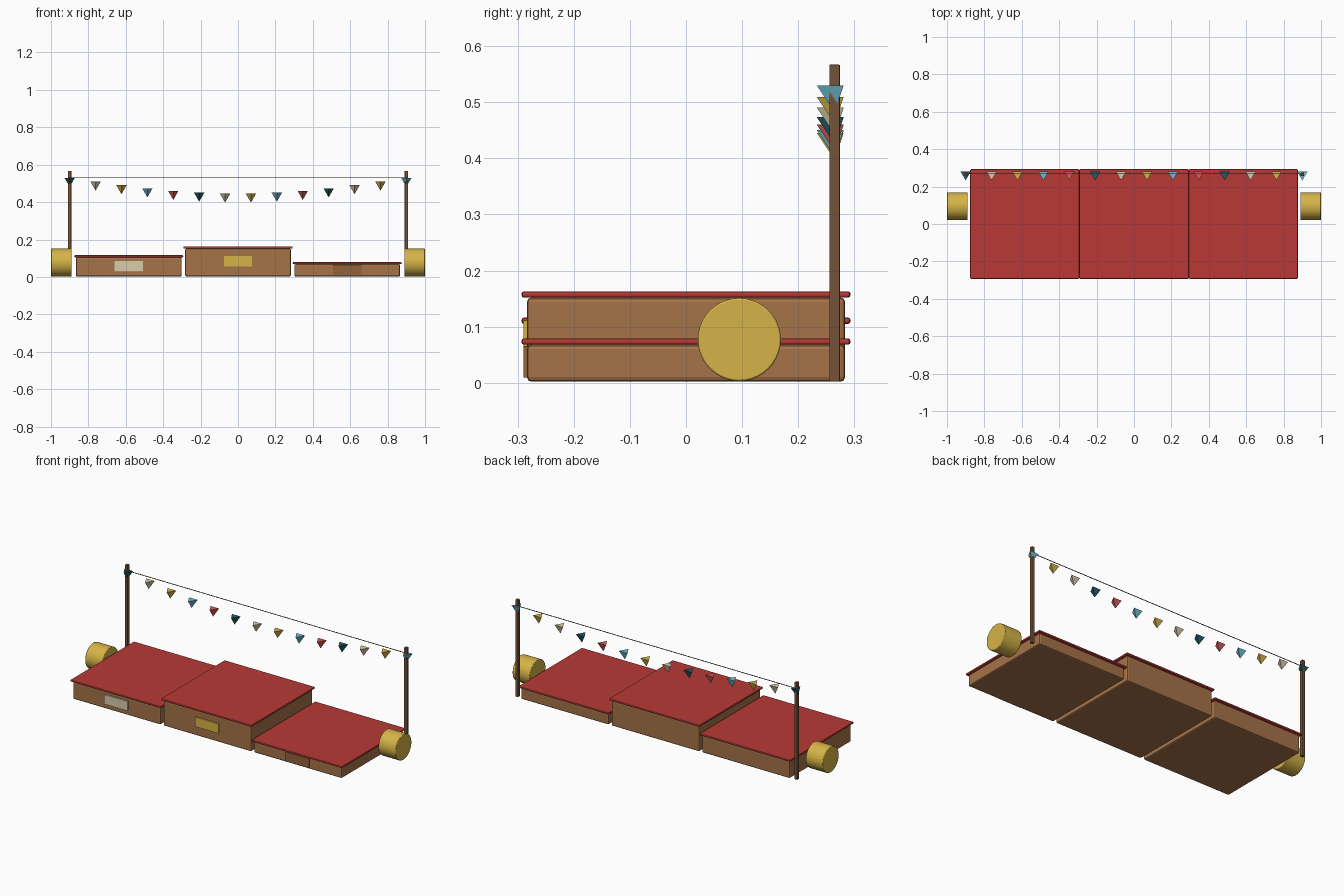
import bpy
import math

if "Cube" in bpy.data.objects:
    bpy.data.objects.remove(bpy.data.objects["Cube"], do_unlink=True)


def material(name, rgb):
    """Flat material from an 8-bit display colour."""
    lin = [((c / 255 + 0.055) / 1.055) ** 2.4 for c in rgb] + [1]
    m = bpy.data.materials.new(name)
    m.use_nodes = True
    m.diffuse_color = lin
    m.node_tree.nodes["Principled BSDF"].inputs["Base Color"].default_value = lin
    return m


WOOD = material("warm wood", (166, 115, 72))
CARPET = material("carpet red", (184, 58, 53))
POST = material("dark wood", (116, 82, 56))
GOLD = material("straw gold", (214, 180, 72))
CREAM = material("cream", (216, 204, 172))
TEAL = material("dark teal", (32, 94, 104))
BLUE = material("sky blue", (112, 190, 208))
CORAL = material("coral", (212, 92, 92))
BRONZE = material("bronze", (146, 98, 58))
ROPE = material("dark rope", (58, 48, 40))


def finish(name, mat, bevel=0, segments=2):
    ob = bpy.context.object
    ob.name = name
    ob.data.materials.append(mat)
    if bevel:
        mod = ob.modifiers.new("rounded edges", "BEVEL")
        mod.width = bevel
        mod.segments = segments
        mod.limit_method = "ANGLE"
    return ob


def box(name, size, centre, mat, bevel=0):
    bpy.ops.mesh.primitive_cube_add(size=1, location=centre)
    bpy.context.object.scale = size
    bpy.ops.object.transform_apply(location=False, rotation=False, scale=True)
    return finish(name, mat, bevel)


def rod(name, radius, length, centre, mat, sides, bevel=0):
    """Cylinder lying along x."""
    bpy.ops.mesh.primitive_cylinder_add(vertices=sides, radius=radius, depth=length,
                                        location=centre, rotation=(0, math.pi / 2, 0))
    bpy.ops.object.shade_smooth_by_angle(angle=math.radians(35))
    return finish(name, mat, bevel)


# Three podium steps, each with a carpet top and a front plaque
STEP = 0.584
for side, x, height, plaque in (("right", -STEP, 0.105, CREAM),
                                ("centre", 0, 0.152, GOLD),
                                ("left", STEP, 0.068, BRONZE)):
    box(side + "_step", (0.566, 0.567, height - 0.002), (x, 0, height / 2 + 0.001), WOOD, 0.008)
    box(side + "_carpet", (STEP - 0.001, 0.586, 0.011), (x, 0, height + 0.0055), CARPET, 0.004)
    box(side + "_plaque", (0.152, 0.008, 0.056), (x, -0.286, height * 0.55), plaque, 0.001)

# Straw bales and bunting posts at both ends
POST_X, POST_Y, ROPE_Z = 0.9, 0.265, 0.53
for side, s in (("left", 1), ("right", -1)):
    rod(side + "_bale", 0.074, 0.111, (s * 0.9445, 0.095, 0.077), GOLD, 40, 0.003)
    box(side + "_post", (0.018, 0.019, 0.565), (s * POST_X, POST_Y, 0.2845), POST, 0.002)

# Taut rope and the sagging row of three-sided pennants
rod("bunting_rope", 0.002, 2 * POST_X, (0, POST_Y + 0.003, ROPE_Z), ROPE, 8)
COUNT, DROP = 14, 0.048
cycle = (TEAL, CREAM, GOLD, BLUE, CORAL)
for i in range(COUNT):
    t = i / (COUNT - 1)
    top = ROPE_Z - 0.085 * math.sin(math.pi * t)
    x = POST_X * (2 * t - 1)
    # Flipped about x so the point hangs down and one corner faces forward
    bpy.ops.mesh.primitive_cone_add(vertices=3, radius1=0.032, radius2=0, depth=DROP,
                                    location=(x, POST_Y, top - DROP / 2),
                                    rotation=(math.pi, 0, 0))
    finish("pennant_%d" % (i + 1), cycle[i % len(cycle)])
